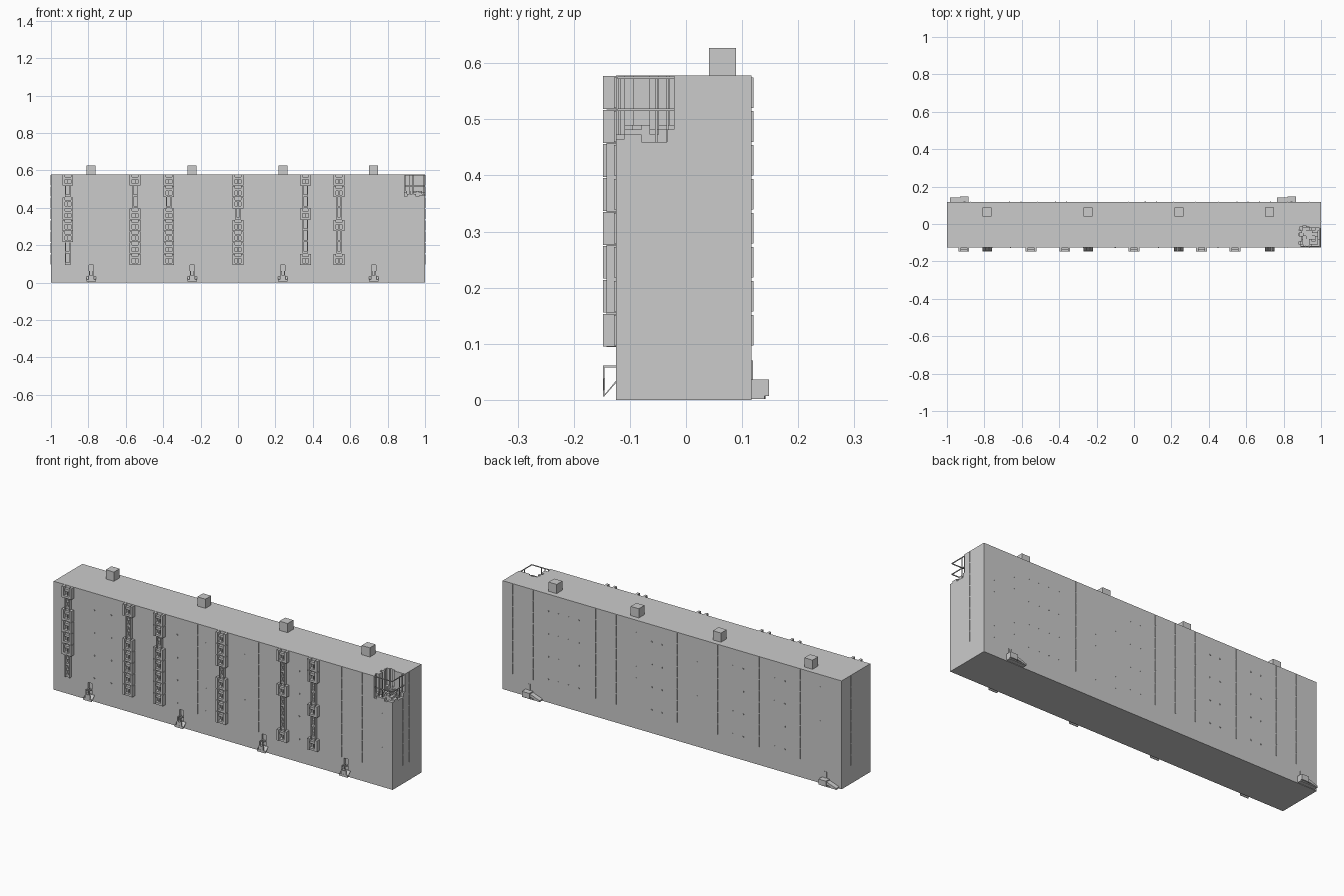
import bpy, bmesh, random
from mathutils import Vector

if "Cube" in bpy.data.objects:
    bpy.data.objects.remove(bpy.data.objects["Cube"])

random.seed(4)
YF, YB, H = -0.125, 0.117, 0.578      # front face, back face, wall height
CELL = 0.0605                          # vertical grid of the wall fittings
Z0 = 0.094                             # bottom of the lowest cell


def add_box(bm, x0, x1, y0, y1, z0, z1):
    v = [bm.verts.new((x, y, z)) for x in (x0, x1) for y in (y0, y1) for z in (z0, z1)]
    for f in ((0, 1, 3, 2), (4, 6, 7, 5), (0, 4, 5, 1), (2, 3, 7, 6), (0, 2, 6, 4), (1, 5, 7, 3)):
        bm.faces.new([v[i] for i in f])


def add_prism(bm, profile, axis, a, b):
    """Extrude a 2D profile along x (profile = y,z) or y (profile = x,z)."""
    def pt(p, t):
        return (t, p[0], p[1]) if axis == 'x' else (p[0], t, p[1])
    lo = [bm.verts.new(pt(p, a)) for p in profile]
    hi = [bm.verts.new(pt(p, b)) for p in profile]
    n = len(profile)
    bm.faces.new(lo)
    bm.faces.new(hi[::-1])
    for i in range(n):
        j = (i + 1) % n
        bm.faces.new((lo[i], hi[i], hi[j], lo[j]))


def finish(bm, name):
    bmesh.ops.recalc_face_normals(bm, faces=bm.faces)
    me = bpy.data.meshes.new(name)
    bm.to_mesh(me)
    bm.free()
    ob = bpy.data.objects.new(name, me)
    bpy.context.collection.objects.link(ob)
    return ob


def boxes(name, items):
    bm = bmesh.new()
    for b in items:
        add_box(bm, *b)
    return finish(bm, name)


bracket_x = (-0.785, -0.245, 0.24, 0.725)
foot_x = (-0.907, 0.843)

# Wall slab with broken corner and slots for brackets and feet
wall = boxes("wall_slab", [(-1, 1, YF, YB, 0, H)])
cuts = [(0.872, 1.1, -0.2, -0.003, 0.458, 0.7)]
cuts += [(x - 0.012, x + 0.012, -0.2, YF + 0.012, 0.03, 0.093) for x in bracket_x]
cuts += [(x - 0.008, x + 0.008, YB - 0.012, 0.2, 0.02, 0.07) for x in foot_x]
cutter = boxes("wall_cutter", cuts)
cutter.hide_render = True
mod = wall.modifiers.new("cut", 'BOOLEAN')
mod.operation = 'DIFFERENCE'
mod.solver = 'EXACT'
mod.object = cutter
bpy.context.view_layer.objects.active = wall
bpy.ops.object.modifier_apply(modifier=mod.name)
bpy.data.objects.remove(cutter)

# Lifting blocks on the top
boxes("top_blocks", [(x - 0.024, x + 0.024, 0.041, 0.089, H, H + 0.049) for x in bracket_x])

# Ladder columns: W = wide cell, n = narrow cell, listed bottom to top
columns = {-0.91: "nnWWWWnW", -0.55: "WWWWWnnW", -0.37: "WWWWWnWW",
           0.0: "WWWWnWWW", 0.36: "WnnnWnnW", 0.54: "WnnWnnWW"}
for i, (cx, cells) in enumerate(columns.items()):
    parts = []
    for k, c in enumerate(cells):
        z0, z1 = Z0 + k * CELL, Z0 + (k + 1) * CELL
        if c == "W":
            for s in (-1, 1):
                xs = sorted((cx + s * 0.016, cx + s * 0.029))
                parts.append((*xs, -0.148, YF, z0 + 0.001, z1 - 0.001))
            parts.append((cx - 0.016, cx + 0.016, -0.146, YF, z0 + 0.001, z0 + 0.012))
            parts.append((cx - 0.016, cx + 0.016, -0.140, YF, z0 + 0.034, z0 + 0.046))
            parts.append((cx - 0.002, cx + 0.002, -0.138, YF, z0 + 0.012, z0 + 0.034))
        else:
            for s in (-1, 1):
                xs = sorted((cx + s * 0.009, cx + s * 0.014))
                parts.append((*xs, -0.142, YF, z0, z1))
            parts.append((cx - 0.009, cx + 0.009, -0.138, YF, z0 + 0.002, z0 + 0.014))
            parts.append((cx - 0.009, cx + 0.009, -0.132, YF, z0 + 0.032, z0 + 0.046))
    boxes(f"ladder_column_{i + 1}", parts)

# Low front brackets: thin upright, top strap and slanted strut
bm = bmesh.new()
for x in bracket_x:
    for s in (-1, 1):
        a, b = sorted((x + s * 0.006, x + s * 0.012))
        add_box(bm, a, b, -0.148, -0.145, 0.008, 0.06)
        add_box(bm, a, b, -0.148, YF + 0.01, 0.058, 0.061)
    add_prism(bm, [(-0.148, 0.006), (-0.146, 0.006), (YF, 0.030), (YF, 0.034)],
              'x', x - 0.025, x + 0.025)
    add_box(bm, x - 0.025, x + 0.025, -0.148, -0.145, 0.006, 0.018)
    add_box(bm, x - 0.015, x + 0.015, -0.147, -0.144, 0.018, 0.038)
finish(bm, "front_brackets")

# Back feet: block, sloping arm and base plate
bm = bmesh.new()
for x in foot_x:
    add_box(bm, x - 0.022, x + 0.022, YB, 0.148, 0.007, 0.036)
    add_prism(bm, [(x - 0.022, 0.03), (x - 0.078, 0.010), (x - 0.078, 0.002), (x - 0.022, 0.014)],
              'y', YB, 0.142)
    add_box(bm, x - 0.07, x + 0.022, YB, 0.14, 0.002, 0.007)
    add_box(bm, x - 0.005, x + 0.005, YB - 0.012, YB + 0.002, 0.03, 0.07)
finish(bm, "back_feet")

# Thin seam fins and rivets on all four sides
fins, rivets = [], []
T, OUT, R = 0.0008, 0.003, 0.003
back_fins = (0.94, 0.82, 0.45, 0.33, 0.21, -0.03, -0.15, -0.27, -0.515, -0.757, -0.876)
front_fins = (-0.15, -0.02, 0.21, 0.70, 0.82, 0.94)
for k in range(8):
    z0, z1 = Z0 + k * CELL + 0.003, Z0 + (k + 1) * CELL - 0.003
    fins += [(x - T, x + T, YB, YB + OUT, z0, z1) for x in back_fins]
    fins += [(x - T, x + T, YF - OUT, YF, z0, z1) for x in front_fins
             if not (x > 0.87 and z1 > 0.458)]
    fins.append((-1 - OUT / 2, -1, 0.04 - T, 0.04 + T, z0, z1))
    for y in (-0.04, 0.015):
        if not (y < 0 and z1 > 0.458):
            fins.append((1, 1 + OUT / 2, y - T, y + T, z0, z1))
for k in range(0, 8, 2):
    z = Z0 + (k + 0.5) * CELL
    for x in (0.70, 0.58, 0.09, -0.39, -0.635):
        rivets += [(x + d - R, x + d + R, YB, YB + 0.002, z - R, z + R) for d in (-0.03, 0.03)]
    for x in (-0.76, -0.66, -0.27, -0.10, 0.13, 0.45):
        rivets.append((x - R, x + R, YF - 0.002, YF, z - R, z + R))
boxes("seam_fins", fins)
boxes("rivets", rivets)

# Broken corner: jagged rubble floor, stepped inner walls and bent-free rebar
rubble = []
N = 8
for i in range(N):
    for j in range(N):
        x0, y0 = 0.872 + i * 0.016, -0.125 + j * 0.01525
        top = random.choice((0.46, 0.465, 0.473, 0.482, 0.49))
        rubble.append((x0, x0 + 0.016, y0, y0 + 0.01525, 0.455, top))
for i in range(N):
    d = random.choice((0.004, 0.01, 0.018, 0.026))
    x0, y0 = 0.872 + i * 0.016, -0.125 + i * 0.01525
    rubble.append((x0, x0 + 0.016, -0.003 - d, -0.003, 0.46, H))
    d = random.choice((0.004, 0.01, 0.018, 0.026))
    rubble.append((0.872, 0.872 + d, y0, y0 + 0.01525, 0.46, H))
boxes("broken_corner_rubble", rubble)

rods = []
B = 0.002
for x, y in ((0.915, -0.118), (0.935, -0.118), (0.99, -0.053), (0.99, -0.033)):
    rods.append((x - B, x + B, y - B, y + B, 0.46, 0.576))
for z in (0.517, 0.574):
    rods.append((0.872, 0.996, -0.122, -0.118, z - B, z + B))
    rods.append((0.992, 0.996, -0.122, -0.003, z - B, z + B))
boxes("corner_rebar", rods)
